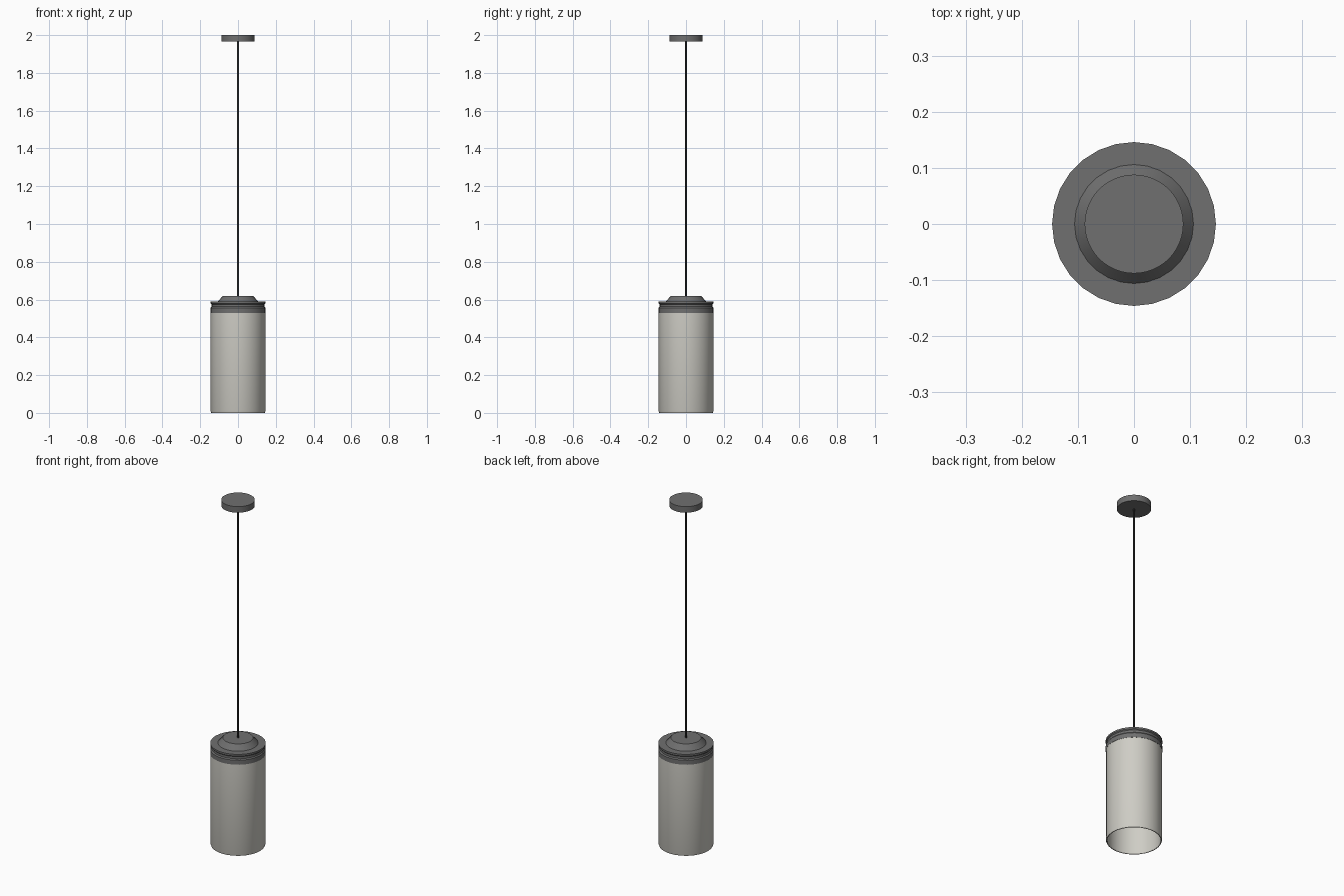
import bpy, bmesh, math

cube = bpy.data.objects.get("Cube")
if cube:
    bpy.data.objects.remove(cube, do_unlink=True)


def material(name, color):
    m = bpy.data.materials.new(name)
    m.use_nodes = True
    m.diffuse_color = (*color, 1)
    m.node_tree.nodes["Principled BSDF"].inputs["Base Color"].default_value = (*color, 1)
    return m


def lathe(name, profile, mat, sides, closed=False):
    """Spin a (radius, height) profile around the z axis."""
    bm = bmesh.new()
    verts = [bm.verts.new((r, 0, z)) for r, z in profile]
    edges = [bm.edges.new(pair) for pair in zip(verts, verts[1:])]
    if closed:
        edges.append(bm.edges.new((verts[-1], verts[0])))
    bmesh.ops.spin(bm, geom=verts + edges, cent=(0, 0, 0), axis=(0, 0, 1),
                   angle=math.tau, steps=sides, use_duplicate=False)
    bmesh.ops.remove_doubles(bm, verts=bm.verts, dist=0.0001)
    bmesh.ops.recalc_face_normals(bm, faces=bm.faces)
    mesh = bpy.data.meshes.new(name)
    bm.to_mesh(mesh)
    bm.free()
    mesh.materials.append(mat)
    obj = bpy.data.objects.new(name, mesh)
    bpy.context.collection.objects.link(obj)
    bpy.ops.object.select_all(action="DESELECT")
    obj.select_set(True)
    bpy.context.view_layer.objects.active = obj
    bpy.ops.object.shade_smooth_by_angle(angle=math.radians(30))
    return obj


metal = material("grey metal", (0.16, 0.16, 0.16))
glass = material("warm white shade", (0.62, 0.61, 0.56))
black = material("dark cord", (0.03, 0.03, 0.03))

# Ceiling canopy
lathe("ceiling_canopy", [(0, 1.965), (0.088, 1.965), (0.088, 2), (0, 2)], metal, 48)

# Hanging cord
lathe("cord", [(0, 0.615), (0.005, 0.615), (0.005, 1.967), (0, 1.967)], black, 12)

# Metal cap with a groove and a raised conical collar
lathe("cap", [(0, 0.53), (0.146, 0.53), (0.146, 0.556), (0.141, 0.562),
              (0.141, 0.575), (0.146, 0.58), (0.146, 0.59), (0.106, 0.59),
              (0.08, 0.62), (0, 0.62)], metal, 28)

# Open cylindrical shade with a thin wall and slightly tucked lower rim
lathe("shade", [(0.145, 0.53), (0.145, 0.008), (0.142, 0), (0.138, 0),
                (0.138, 0.53)], glass, 28, closed=True)
